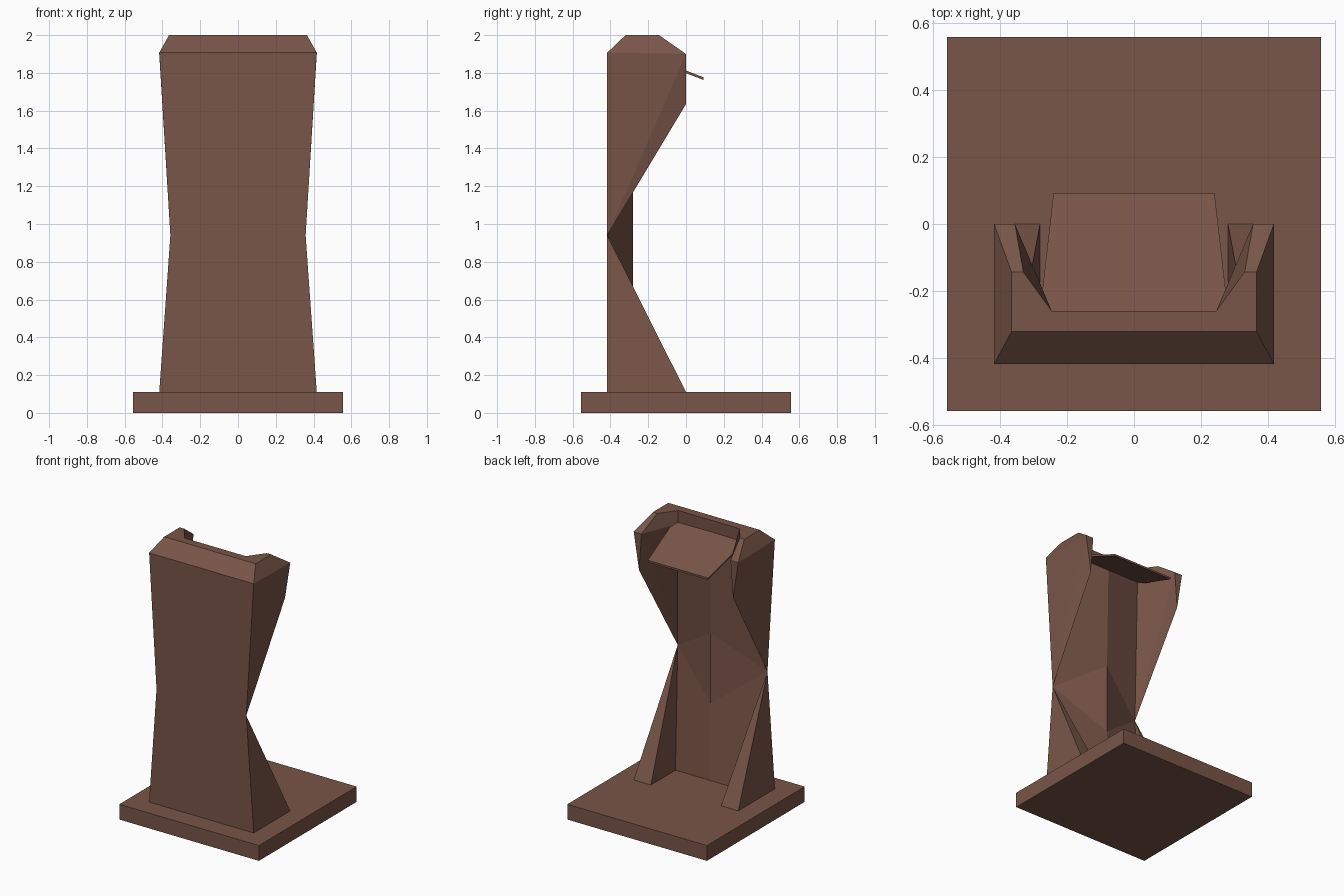
import bpy, bmesh

if "Cube" in bpy.data.objects:
    bpy.data.objects.remove(bpy.data.objects["Cube"])

wood = bpy.data.materials.new("brown wood")
wood.diffuse_color = (0.191, 0.091, 0.065, 1)
wood.use_nodes = True
wood.node_tree.nodes["Principled BSDF"].inputs["Base Color"].default_value = wood.diffuse_color


def make(name, verts, faces, mirror=False):
    bm = bmesh.new()
    vs = [bm.verts.new(v) for v in verts]
    for f in faces:
        bm.faces.new([vs[i] for i in f])
    bmesh.ops.recalc_face_normals(bm, faces=bm.faces)
    me = bpy.data.meshes.new(name)
    bm.to_mesh(me)
    bm.free()
    me.materials.append(wood)
    ob = bpy.data.objects.new(name, me)
    bpy.context.collection.objects.link(ob)
    if mirror:
        m = ob.modifiers.new("mirror", 'MIRROR')
        m.use_clip = True
    return ob


BOX = [(0, 1, 2, 3), (4, 5, 6, 7), (0, 1, 5, 4), (1, 2, 6, 5), (2, 3, 7, 6), (3, 0, 4, 7)]

# square foot plate
h = 0.557
sq = [(-h, -h), (h, -h), (h, h), (-h, h)]
make("base", [(x, y, z) for z in (0, 0.11) for x, y in sq], BOX)

# pedestal half: U-shaped rings at the floor and top, pinched to one point at the waist
P = {
    "F0": (0, -.417, .11), "A0": (.417, -.417, .11), "B0": (.417, 0, .11),
    "C0": (.28, 0, .11), "D0": (.28, -.28, .11), "E0": (0, -.28, .11),
    "M": (.358, -.417, .94), "FM": (0, -.417, .94),
    "EL": (0, -.28, .665), "EU": (0, -.28, 1.17), "W": (.375, 0, 1.635),
    "F1": (0, -.417, 1.907), "A1": (.417, -.417, 1.907), "B1": (.417, 0, 1.9),
    "C1": (.355, 0, 1.9), "D1": (.25, -.262, 1.9), "E1": (0, -.265, 1.9),
    "F2": (0, -.32, 2), "A2": (.365, -.32, 2), "B2": (.365, -.143, 2),
    "C2": (.33, -.143, 2), "D2": (.245, -.26, 2), "E2": (0, -.26, 2),
}
faces = """F0 A0 M FM|FM M A1 F1|F1 A1 A2 F2
A0 B0 M|B0 C0 M|C0 D0 M|D0 E0 EL M|M EL EU
M B1 A1|M W B1|M C1 W|W C1 B1|M D1 C1|M EU E1 D1
A1 B1 B2 A2|B1 C1 C2 B2|C1 D1 D2 C2|D1 E1 E2 D2
F2 A2 B2 C2 D2 E2|F0 A0 B0 C0 D0 E0""".replace("\n", "|").split("|")
keys = list(P)
make("pedestal", list(P.values()),
     [[keys.index(k) for k in f.split()] for f in faces], mirror=True)

# thin sloping reading board
t = 0.014
outline = [(-.24, .092, 1.777), (.24, .092, 1.777), (.282, -.275, 1.918), (-.282, -.275, 1.918)]
make("reading_board", [(x, y, z - d) for d in (t, 0) for x, y, z in outline], BOX)
